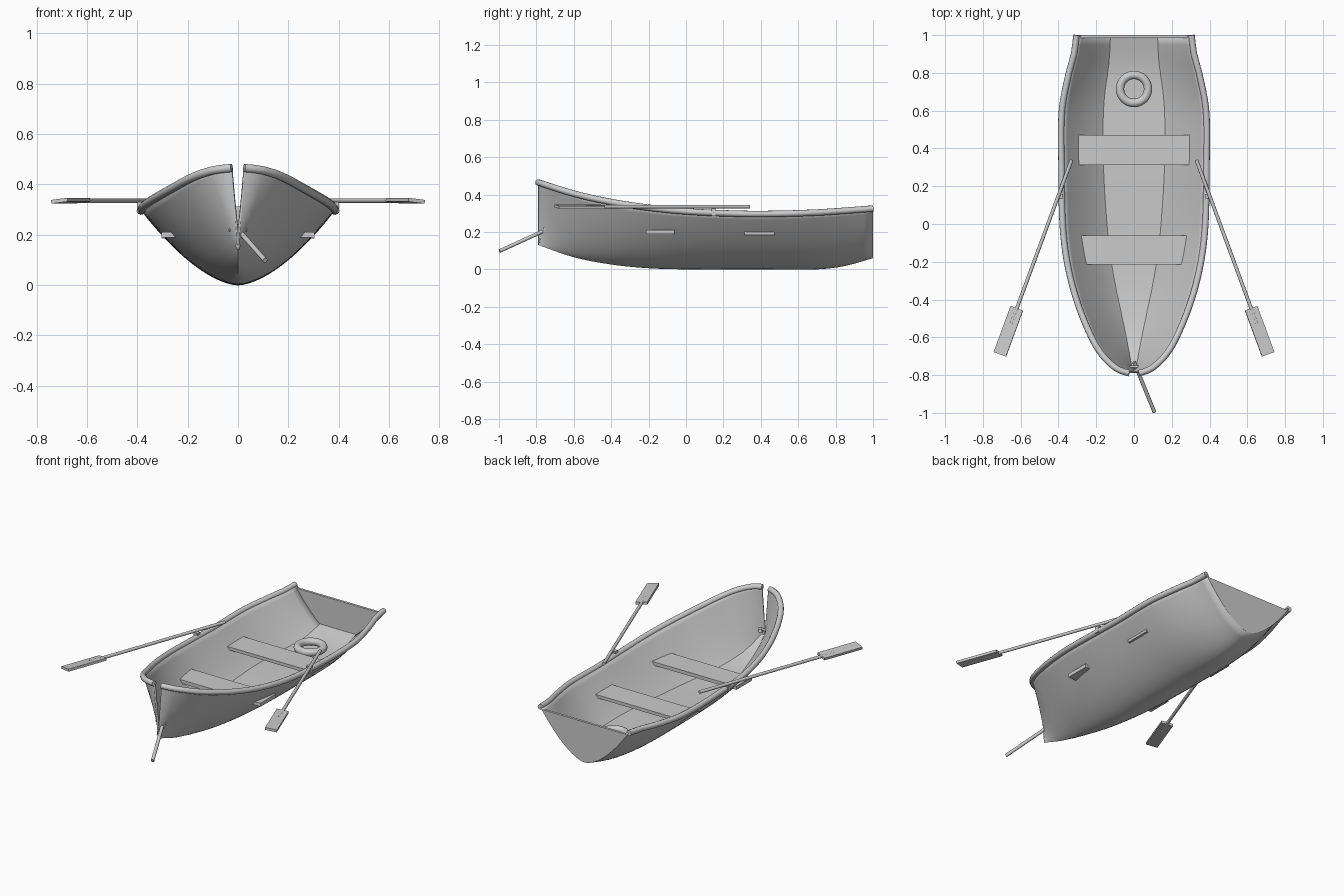
import bpy, bmesh, math
from mathutils import Vector, Matrix

if "Cube" in bpy.data.objects:
    bpy.data.objects.remove(bpy.data.objects["Cube"])

# Profiles along the boat's length: (y, value)
WIDTH = [(-.79, .025), (-.78, .06), (-.76, .1), (-.7, .163), (-.6, .225), (-.4, .305), (-.2, .355),
         (0, .378), (.3, .384), (.6, .382), (.8, .345), (.9, .318), (1, .305)]
SHEER = [(-.79, .465), (-.6, .405), (-.4, .36), (-.2, .33), (0, .31), (.2, .3), (.4, .296), (.7, .304), (1, .325)]
KEEL = [(-.79, .13), (-.6, .065), (-.4, .026), (-.2, .006), (0, 0), (.4, 0), (.7, 0), (.85, .018), (1, .06)]
POWER = [(-.79, 1), (-.6, 1.35), (-.3, 1.65), (1, 1.65)]
FLOOR = [(-.76, .018), (-.6, .045), (-.2, .122), (.1, .152), (.4, .165), (.65, .16), (.85, .135), (1, .127)]


def sample(table, y):
    """Smooth interpolation through a table."""
    n = len(table)
    slope = lambda k: ((table[min(k + 1, n - 1)][1] - table[max(k - 1, 0)][1]) /
                       (table[min(k + 1, n - 1)][0] - table[max(k - 1, 0)][0]))
    for k in range(n - 1):
        (a, p), (b, q) = table[k], table[k + 1]
        if y <= b or k == n - 2:
            h, t = b - a, (y - a) / (b - a)
            return ((2*t**3 - 3*t*t + 1) * p + (t**3 - 2*t*t + t) * h * slope(k)
                    + (3*t*t - 2*t**3) * q + (t**3 - t*t) * h * slope(k + 1))


def hull_point(y, u):
    keel = sample(KEEL, y)
    z = keel + (sample(SHEER, y) - keel) * abs(u) ** sample(POWER, y)
    return Vector((u * sample(WIDTH, y), y, z))


def mesh_object(name, verts, faces, thickness=0, smooth=True):
    me = bpy.data.meshes.new(name)
    me.from_pydata(verts, [], faces)
    ob = bpy.data.objects.new(name, me)
    bpy.context.collection.objects.link(ob)
    if thickness:
        mod = ob.modifiers.new("thickness", 'SOLIDIFY')
        mod.thickness, mod.offset = thickness, -1
    if smooth:
        smooth_shade(ob)
    return ob


def smooth_shade(ob):
    bpy.ops.object.select_all(action='DESELECT')
    bpy.context.view_layer.objects.active = ob
    ob.select_set(True)
    bpy.ops.object.shade_smooth_by_angle(angle=math.radians(35))


def box(name, center, size, matrix=None):
    bpy.ops.mesh.primitive_cube_add(size=1)
    ob = bpy.context.object
    ob.name = name
    ob.data.transform(Matrix.Diagonal((*size, 1)))
    ob.matrix_world = Matrix.Translation(center) @ (matrix or Matrix())
    return ob


def rod(name, a, b, radius):
    a, b = Vector(a), Vector(b)
    bpy.ops.mesh.primitive_cylinder_add(vertices=16, radius=radius, depth=(b - a).length, location=(a + b) / 2)
    ob = bpy.context.object
    ob.name = name
    ob.rotation_euler = (b - a).to_track_quat('Z', 'Y').to_euler()
    smooth_shade(ob)
    return ob


# Hull: lofted sections, stations packed towards the bow
N, M = 60, 32
stations = [-.79 + 1.79 * (i / N) ** 1.7 for i in range(N + 1)]
us = [-1 + 2 * j / M for j in range(M + 1)]
W = M + 1
verts = [hull_point(y, u) for y in stations for u in us]
faces = [(i*W + j, (i+1)*W + j, (i+1)*W + j + 1, i*W + j + 1) for i in range(N) for j in range(M)]
mesh_object("hull", verts, faces, .012)

# Transom: flat stern board closing the hull
edge = [hull_point(1, .97 * u) for u in us]
mesh_object("transom", edge, [tuple(range(W))[::-1]], .015, False)

# Floor boards following the keel
fv = []
for i in range(25):
    y = -.76 + 1.755 * i / 24
    hw = sample(FLOOR, y)
    z = hull_point(y, hw / sample(WIDTH, y)).z + .014
    fv += [(-hw, y, z), (hw, y, z)]
mesh_object("floor", fv, [(2*i, 2*i + 1, 2*i + 3, 2*i + 2) for i in range(24)])

for s, side in ((1, "right"), (-1, "left")):
    # Rounded gunwale along the top edge
    cu = bpy.data.curves.new(side + "_gunwale", 'CURVE')
    cu.dimensions = '3D'
    cu.bevel_depth, cu.bevel_resolution, cu.use_fill_caps = .017, 3, True
    sp = cu.splines.new('POLY')
    sp.points.add(N)
    for p, y in zip(sp.points, stations):
        p.co = (*hull_point(y, s), 1)
    sp.use_smooth = True
    bpy.context.collection.objects.link(bpy.data.objects.new(side + "_gunwale", cu))

    # Oarlock block under the oar
    box(side + "_oarlock", (s * .388, .148, .308), (.026, .024, .044))

    # Oar: shaft and slightly rolled blade
    start, end = Vector((s * .33, .34, .335)), Vector((s * .71, -.69, .335))
    d = (end - start).normalized()
    rod(side + "_oar_shaft", start, end - d * .17, .0095)
    turn = Matrix.Rotation(math.atan2(-d.x, d.y), 4, 'Z') @ Matrix.Rotation(math.radians(s * -7), 4, 'Y')
    box(side + "_oar_blade", end - d * .13, (.07, .26, .015), turn)

# Seats
box("rear_seat", (0, .392, .195), (.61, .16, .02))
box("front_seat", (0, -.138, .2), (.61, .152, .022))

# Life ring lying near the stern
bpy.ops.mesh.primitive_torus_add(major_radius=.074, minor_radius=.022, major_segments=40, minor_segments=16,
                                 location=(0, .715, .125))
bpy.context.object.name = "life_ring"
smooth_shade(bpy.context.object)

# Mooring pole through the bow slot, with its small cross bar
rod("bow_pole", (0, -.73, .22), (.108, -.996, .098), .01)
rod("bow_crossbar", (-.035, -.755, .22), (.035, -.755, .22), .007)
